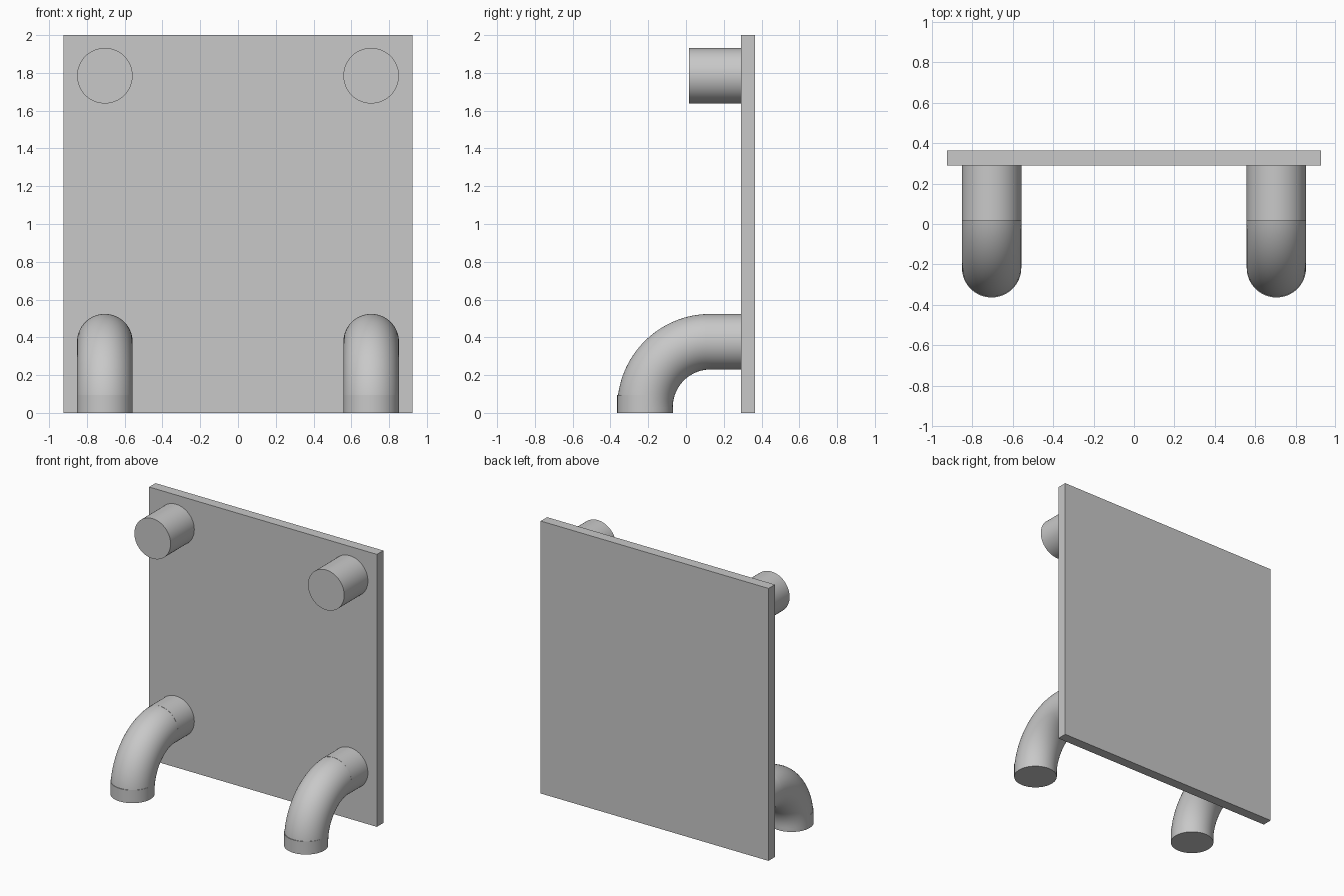
import bpy, bmesh
from math import pi
from mathutils import Matrix, Vector

cube = bpy.data.objects.get("Cube")
if cube:
    bpy.data.objects.remove(cube, do_unlink=True)

grey = bpy.data.materials.new("plain grey")
grey.use_nodes = True
colour = (0.58, 0.58, 0.58, 1)
grey.diffuse_color = colour
grey.node_tree.nodes["Principled BSDF"].inputs["Base Color"].default_value = colour

RADIUS = 0.147
SIDES = 64
PLATE_FRONT, PLATE_BACK = 0.29, 0.364
LEG_X = 0.705
LEG_Y = -0.217                     # axis of the vertical foot
BEND_Y, BEND_Z = 0.13, 0.03        # centre of the elbow bend
BEND_R = BEND_Y - LEG_Y
MOUNT_Z = BEND_Z + BEND_R


def add_object(name, bm, smooth=True):
    bmesh.ops.recalc_face_normals(bm, faces=bm.faces)
    mesh = bpy.data.meshes.new(name)
    bm.to_mesh(mesh)
    bm.free()
    mesh.materials.append(grey)
    obj = bpy.data.objects.new(name, mesh)
    bpy.context.collection.objects.link(obj)
    if smooth:
        bpy.ops.object.select_all(action="DESELECT")
        obj.select_set(True)
        bpy.context.view_layer.objects.active = obj
        bpy.ops.object.shade_smooth_by_angle(angle=pi / 6)
    return obj


def add_rod(name, start, end):
    """Capped cylinder between two points."""
    start, end = Vector(start), Vector(end)
    axis = end - start
    turn = axis.to_track_quat("Z", "Y").to_matrix().to_4x4()
    bm = bmesh.new()
    bmesh.ops.create_cone(bm, cap_ends=True, segments=SIDES, radius1=RADIUS,
                          radius2=RADIUS, depth=axis.length,
                          matrix=Matrix.Translation((start + end) / 2) @ turn)
    return add_object(name, bm)


def add_elbow(name, x):
    """Quarter bend from the foot up to the plate mount."""
    bm = bmesh.new()
    ring = bmesh.ops.create_circle(bm, segments=SIDES, radius=RADIUS,
                                   matrix=Matrix.Translation((x, LEG_Y, BEND_Z)))
    edges = list({e for v in ring["verts"] for e in v.link_edges})
    bmesh.ops.spin(bm, geom=ring["verts"] + edges, cent=(x, BEND_Y, BEND_Z),
                   axis=(1, 0, 0), angle=-pi / 2, steps=32)
    bmesh.ops.holes_fill(bm, edges=[e for e in bm.edges if e.is_boundary])
    return add_object(name, bm)


# Flat back plate
bm = bmesh.new()
bmesh.ops.create_cube(bm, size=1)
bmesh.ops.scale(bm, vec=(1.85, PLATE_BACK - PLATE_FRONT, 2), verts=bm.verts)
bmesh.ops.translate(bm, vec=(0, (PLATE_FRONT + PLATE_BACK) / 2, 1), verts=bm.verts)
add_object("back_plate", bm, smooth=False)

# Upper pegs and bent lower legs on both sides
for side, x in (("left", LEG_X), ("right", -LEG_X)):
    add_rod(side + "_upper_peg", (x, 0.015, 1.785), (x, PLATE_FRONT, 1.785))
    add_rod(side + "_leg_mount", (x, 0.1, MOUNT_Z), (x, PLATE_FRONT, MOUNT_Z))
    add_elbow(side + "_leg_elbow", x)
    add_rod(side + "_leg_foot", (x, LEG_Y, 0), (x, LEG_Y, 0.095))
